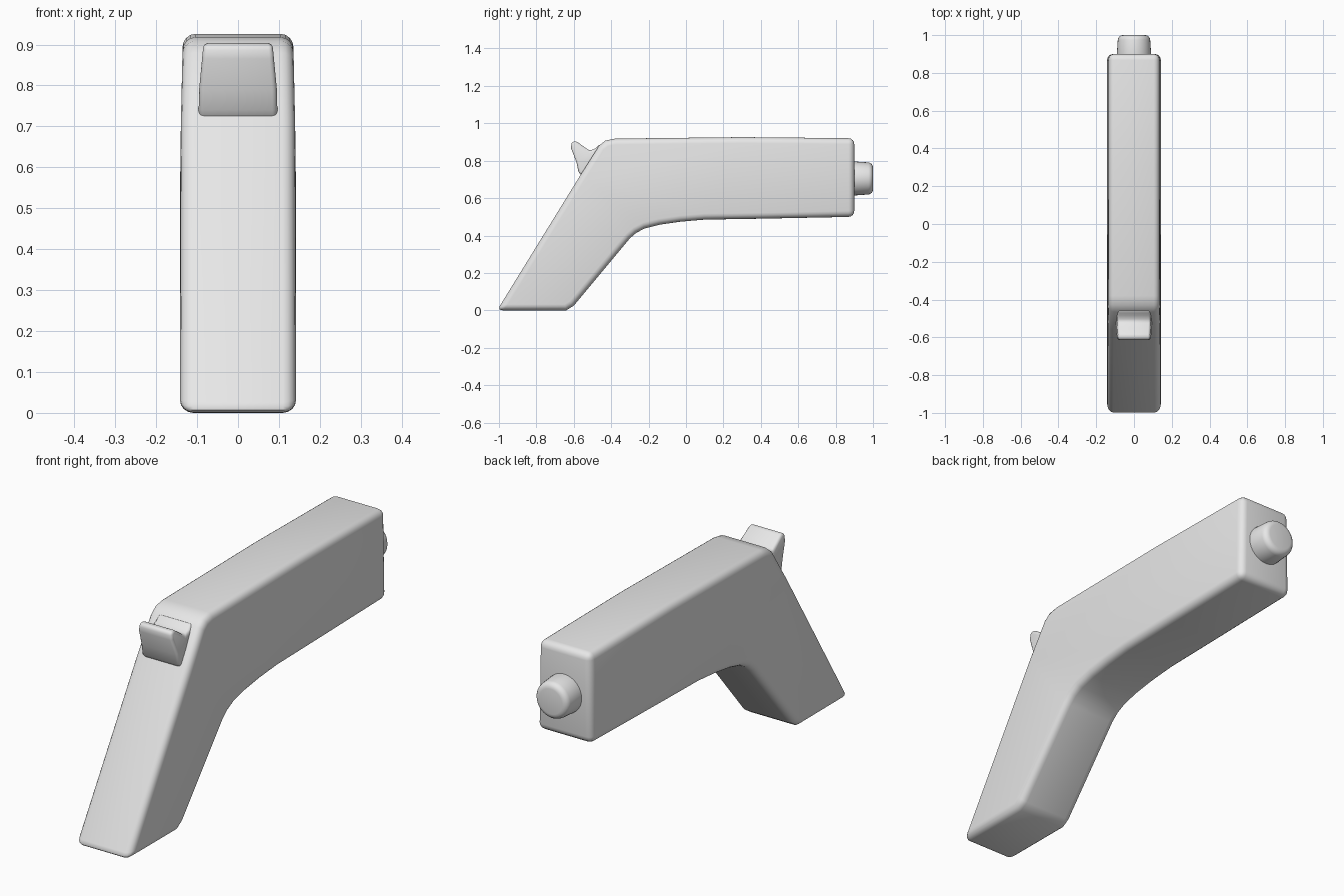
import bpy, bmesh, math

if "Cube" in bpy.data.objects:
    bpy.data.objects.remove(bpy.data.objects["Cube"])

grey = bpy.data.materials.new("light_grey")
grey.diffuse_color = (0.8, 0.8, 0.8, 1)
grey.use_nodes = True
grey.node_tree.nodes["Principled BSDF"].inputs["Base Color"].default_value = grey.diffuse_color


def finish(ob, bevel, segments):
    """Round the edges, then shade smooth with flat sides kept flat."""
    ob.data.materials.append(grey)
    mod = ob.modifiers.new("rounded_edges", 'BEVEL')
    mod.width = bevel
    mod.segments = segments
    mod.limit_method = 'ANGLE'
    mod.angle_limit = math.radians(35)
    bpy.ops.object.select_all(action='DESELECT')
    bpy.context.view_layer.objects.active = ob
    ob.select_set(True)
    bpy.ops.object.modifier_apply(modifier=mod.name)
    bpy.ops.object.shade_smooth_by_angle(angle=math.radians(40))


def side_profile(name, points, half_width, bevel, segments=4):
    """Extrude a (y, z) outline across x."""
    bm = bmesh.new()
    face = bm.faces.new([bm.verts.new((-half_width, y, z)) for y, z in points])
    ext = bmesh.ops.extrude_face_region(bm, geom=[face])
    moved = [v for v in ext["geom"] if isinstance(v, bmesh.types.BMVert)]
    bmesh.ops.translate(bm, verts=moved, vec=(2 * half_width, 0, 0))
    bmesh.ops.recalc_face_normals(bm, faces=bm.faces)
    mesh = bpy.data.meshes.new(name)
    bm.to_mesh(mesh)
    bm.free()
    ob = bpy.data.objects.new(name, mesh)
    bpy.context.collection.objects.link(ob)
    finish(ob, bevel, segments)
    return ob


# Barrel and grip in one bent outline
body = side_profile("body", [
    (-1.01, 0.0), (-0.64, 0.0), (-0.60, 0.025), (-0.30, 0.385), (-0.265, 0.415),
    (-0.22, 0.438), (-0.14, 0.458), (-0.03, 0.474), (0.10, 0.485), (0.40, 0.49),
    (0.90, 0.50), (0.90, 0.92), (0.30, 0.926), (-0.38, 0.918), (-0.43, 0.908),
    (-0.465, 0.88), (-0.565, 0.722)], 0.142, 0.032)
# Sides narrow slightly toward the top
for v in body.data.vertices:
    v.co.x *= 1 - 0.05 * max(0, (v.co.z - 0.6) / 0.32)
    v.co.y = max(v.co.y, -1.0)

# Hammer spur at the back
hammer = side_profile("hammer", [
    (-0.54, 0.70), (-0.42, 0.80), (-0.46, 0.89), (-0.485, 0.865), (-0.515, 0.853),
    (-0.55, 0.878), (-0.59, 0.906), (-0.613, 0.898), (-0.614, 0.865),
    (-0.585, 0.79), (-0.575, 0.74)], 0.096, 0.018, 3)
for v in hammer.data.vertices:
    v.co.x *= 1 - 0.12 * max(0, (v.co.z - 0.78) / 0.12)

# Muzzle plug at the front
bpy.ops.mesh.primitive_cone_add(vertices=32, radius1=0.093, radius2=0.084, depth=0.13,
                                location=(0, 0.935, 0.705),
                                rotation=(-math.pi / 2, 0, 0))
muzzle = bpy.context.object
muzzle.name = "muzzle"
finish(muzzle, 0.025, 4)
